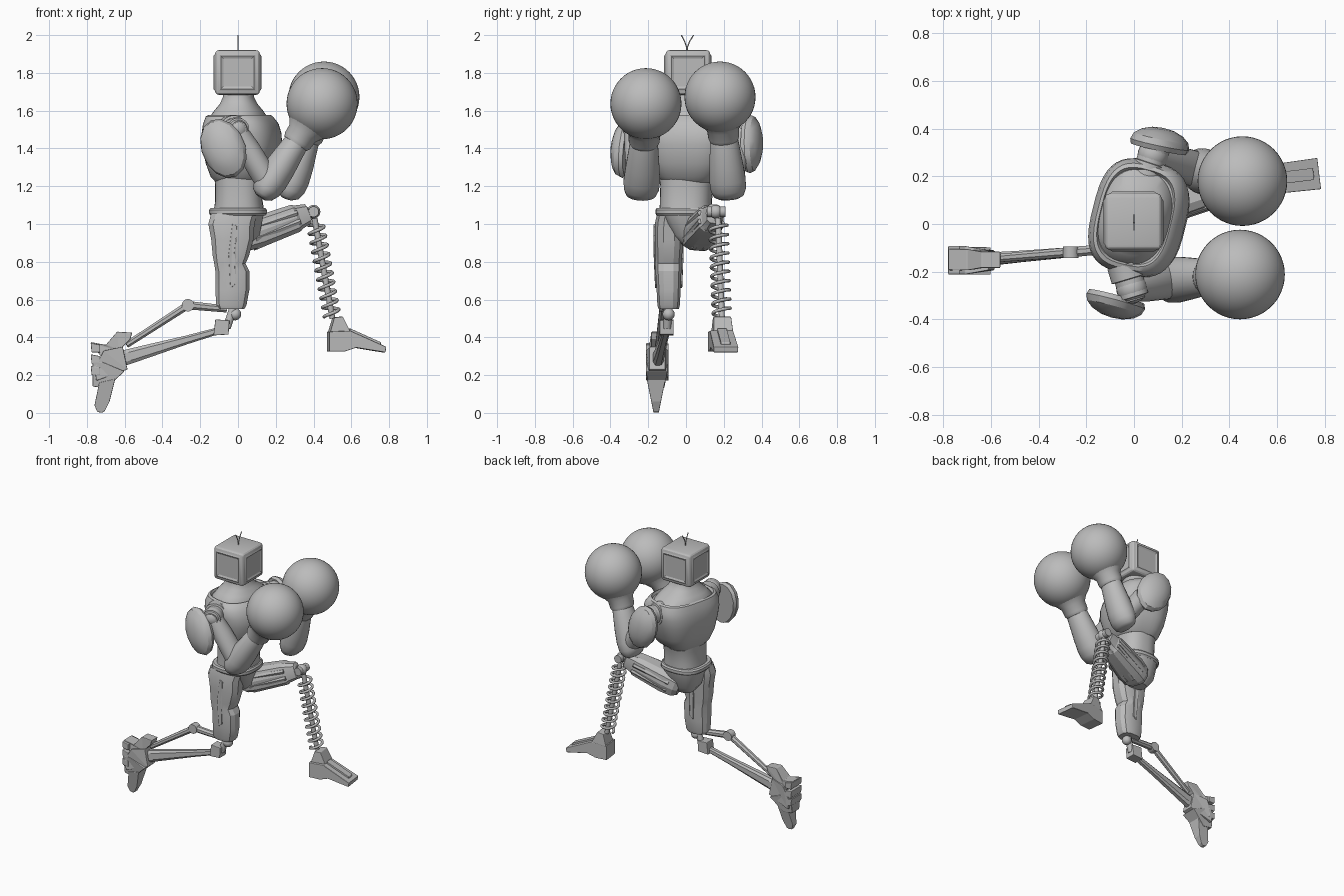
import bpy, bmesh, math
from mathutils import Matrix, Vector

if "Cube" in bpy.data.objects:
    bpy.data.objects.remove(bpy.data.objects["Cube"])

grey = bpy.data.materials.new("plain grey")
grey.use_nodes = True
grey.diffuse_color = (0.5, 0.5, 0.5, 1)
grey.node_tree.nodes["Principled BSDF"].inputs["Base Color"].default_value = (0.5, 0.5, 0.5, 1)


def finish(name, bm, angle=35, bevel=0):
    """Turn a bmesh into a shaded, coloured object."""
    bmesh.ops.recalc_face_normals(bm, faces=bm.faces)
    mesh = bpy.data.meshes.new(name)
    bm.to_mesh(mesh)
    bm.free()
    mesh.materials.append(grey)
    obj = bpy.data.objects.new(name, mesh)
    bpy.context.collection.objects.link(obj)
    if bevel:
        mod = obj.modifiers.new("bevel", "BEVEL")
        mod.width, mod.segments = bevel, 2
    if angle:
        bpy.ops.object.select_all(action="DESELECT")
        obj.select_set(True)
        bpy.context.view_layer.objects.active = obj
        bpy.ops.object.shade_smooth_by_angle(angle=math.radians(angle))
    return obj


def axes(p, q):
    """Frame at p whose z points to q and whose y stays near world y."""
    z = (q - p).normalized()
    side = Vector((0, 0, 1)) if abs(z.y) > 0.99 else Vector((0, 1, 0))
    x = side.cross(z).normalized()
    return Matrix((x, z.cross(x), z)).transposed()


def loft(name, p, q, rings, sides=24, power=2, angle=35, yaw=0):
    """Rings are (fraction along p-q, offset x, offset y, radius x, radius y)."""
    p, q = Vector(p), Vector(q)
    frame, length = axes(p, q), (q - p).length
    spin = Matrix.Rotation(math.radians(yaw), 3, "Z")
    bm, loops = bmesh.new(), []
    for t, ox, oy, rx, ry in rings:
        loop = []
        for i in range(sides):
            a = math.tau * (i + 0.5) / sides
            c, s = math.cos(a), math.sin(a)
            x = ox + rx * math.copysign(abs(c) ** (2 / power), c)
            y = oy + ry * math.copysign(abs(s) ** (2 / power), s)
            loop.append(bm.verts.new(spin @ (p + frame @ Vector((x, y, t * length)))))
        loops.append(loop)
    for a, b in zip(loops, loops[1:]):
        for i in range(sides):
            j = (i + 1) % sides
            bm.faces.new((a[i], a[j], b[j], b[i]))
    bm.faces.new(loops[0])
    bm.faces.new(loops[-1])
    return finish(name, bm, angle)


def rod(name, p, q, r, r2=None, sides=16):
    r2 = r if r2 is None else r2
    return loft(name, p, q, [(0, 0, 0, r, r), (1, 0, 0, r2, r2)], sides)


def ball(name, centre, r, segments=24):
    bm = bmesh.new()
    bmesh.ops.create_uvsphere(bm, u_segments=segments, v_segments=segments // 2, radius=r)
    bmesh.ops.translate(bm, verts=bm.verts, vec=centre)
    return finish(name, bm, 60)


def prism(name, outline, y, half, yaw=0, bevel=0.004):
    """Side outline in x and z, widened along y by half(x, z)."""
    bm = bmesh.new()
    sides = [[bm.verts.new((x, s * half(x, z), z)) for x, z in outline] for s in (-1, 1)]
    n = len(outline)
    for i in range(n):
        j = (i + 1) % n
        bm.faces.new((sides[0][i], sides[0][j], sides[1][j], sides[1][i]))
    caps = [bm.faces.new(s) for s in sides]
    bmesh.ops.triangulate(bm, faces=caps)
    pivot = Vector((outline[0][0], 0, 0))
    bmesh.ops.rotate(bm, verts=bm.verts, cent=pivot, matrix=Matrix.Rotation(math.radians(yaw), 3, "Z"))
    bmesh.ops.translate(bm, verts=bm.verts, vec=(0, y, 0))
    return finish(name, bm, 0, bevel)


def wire(name, points, r):
    curve = bpy.data.curves.new(name, "CURVE")
    curve.dimensions, curve.bevel_depth, curve.bevel_resolution = "3D", r, 2
    curve.use_fill_caps = True
    spline = curve.splines.new("POLY")
    spline.points.add(len(points) - 1)
    for pt, co in zip(spline.points, points):
        pt.co = (*co, 1)
    curve.materials.append(grey)
    bpy.context.collection.objects.link(bpy.data.objects.new(name, curve))


UP = ((0, 0, 0), (0, 0, 1))

# Head: rounded box with chamfered side panels
bm = bmesh.new()
bmesh.ops.create_cube(bm, size=1, matrix=Matrix.Translation((-0.003, 0.01, 1.802)) @ Matrix.Diagonal((0.238, 0.236, 0.236, 1)))
bmesh.ops.bevel(bm, geom=bm.edges[:], offset=0.02, segments=3, affect="EDGES", profile=0.5)
for direction in ((1, 0, 0), (-1, 0, 0), (0, 1, 0), (0, -1, 0)):
    bm.normal_update()
    face = max((f for f in bm.faces if f.normal.dot(Vector(direction)) > 0.99), key=lambda f: f.calc_area())
    bmesh.ops.inset_region(bm, faces=[face], thickness=0.016, depth=0.008)
    bmesh.ops.inset_region(bm, faces=[face], thickness=0.018, depth=-0.006)
finish("head", bm, 25)
for side, tip in (("right", -0.03), ("left", 0.035)):
    wire("antenna_" + side, [(0, 0.005 + tip * t * t, 1.91 + 0.09 * t) for t in (0, 0.3, 0.6, 1)], 0.003)

# Neck and torso, the chest turned a little and rimmed around the collar
loft("neck", *UP, [(1.5, -0.005, 0.03, 0.16, 0.215), (1.56, -0.005, 0.03, 0.15, 0.2), (1.6, -0.002, 0.022, 0.125, 0.155),
                   (1.635, 0, 0.015, 0.098, 0.11), (1.67, 0, 0.01, 0.081, 0.09), (1.71, 0, 0.01, 0.078, 0.085)], 40, 2.3, yaw=-14)
loft("chest", *UP, [(1.22, 0.0, 0.02, 0.115, 0.13), (1.25, 0.005, 0.02, 0.145, 0.165),
                    (1.32, 0.01, 0.025, 0.174, 0.205), (1.42, 0.015, 0.03, 0.198, 0.23), (1.48, 0.012, 0.03, 0.196, 0.243),
                    (1.53, 0.008, 0.03, 0.184, 0.242), (1.57, 0, 0.03, 0.162, 0.222), (1.577, 0, 0.03, 0.15, 0.205),
                    (1.56, 0, 0.03, 0.143, 0.195)], 40, 3, yaw=-14)
loft("abdomen", *UP, [(1.05, 0.005, 0, 0.135, 0.14), (1.12, 0.005, 0, 0.125, 0.137), (1.2, 0.005, 0.005, 0.125, 0.14),
                      (1.28, 0.005, 0.015, 0.13, 0.155)], 32, 2.5, yaw=-5)
loft("belt", *UP, [(1.045, 0, -0.005, 0.145, 0.15), (1.055, 0, -0.005, 0.153, 0.158), (1.075, 0, -0.005, 0.153, 0.158),
                   (1.085, 0, -0.005, 0.145, 0.15)], 32, 2.6)
loft("pelvis", *UP, [(0.885, 0.0, 0.03, 0.07, 0.045), (0.94, 0, 0.02, 0.115, 0.1), (1.05, 0, 0, 0.138, 0.147)], 16, 2.6)

# Arms, shoulder pads and round gloves
ARMS = {
    "right": dict(inner=(-0.04, -0.17, 1.5), shoulder=(-0.01, -0.27, 1.5), elbow=(0.165, -0.235, 1.21),
                  wrist=(0.315, -0.222, 1.44), glove=(0.445, -0.212, 1.637), pad=(-0.077, -0.325, 1.4), out=(-0.24, -0.96, 0.05)),
    "left": dict(inner=(0.05, 0.2, 1.5), shoulder=(0.08, 0.29, 1.5), elbow=(0.285, 0.222, 1.21),
                 wrist=(0.37, 0.2, 1.46), glove=(0.455, 0.18, 1.672), pad=(0.108, 0.335, 1.425), out=(0.22, 0.97, 0.05)),
}
for side, a in ARMS.items():
    # Shoulder joint with stepped collars
    p, q = Vector(a["inner"]), Vector(a["shoulder"])
    loft("shoulder_joint_" + side, p, p + (q - p) * 1.5, [(0, 0, 0, 0.075, 0.075), (0.4, 0, 0, 0.075, 0.075),
         (0.42, 0, 0, 0.062, 0.062), (0.9, 0, 0, 0.062, 0.062), (0.92, 0, 0, 0.045, 0.045), (1, 0, 0, 0.045, 0.045)])
    ball("shoulder_ball_" + side, a["shoulder"], 0.065)
    loft("upper_arm_" + side, a["shoulder"], a["elbow"], [(0, 0, 0, 0.055, 0.055), (0.35, 0, 0, 0.064, 0.068),
         (0.8, 0, 0, 0.066, 0.075), (1, 0, 0, 0.065, 0.075)])
    # Forearm: rounded elbow tapering to the wrist
    loft("forearm_" + side, a["elbow"], a["wrist"], [(-0.3, 0, 0, 0.03, 0.055), (-0.24, 0, 0, 0.058, 0.08),
         (-0.1, 0, 0, 0.078, 0.094), (0.1, 0, 0, 0.085, 0.097), (0.4, 0, 0, 0.082, 0.09), (0.9, 0, 0, 0.068, 0.076),
         (1, 0, 0, 0.06, 0.068)], angle=50)
    loft("glove_cuff_" + side, a["wrist"], a["glove"], [(-0.08, 0, 0, 0.07, 0.075), (0, 0, 0, 0.08, 0.082),
         (0.2, 0, 0, 0.083, 0.085), (0.4, 0, 0, 0.115, 0.118), (0.6, 0, 0, 0.15, 0.15)], 32, angle=60)
    ball("glove_" + side, a["glove"], 0.188, 48)
    # Shoulder pad: faceted shell leaning back, its flat side to the arm
    out = Vector(a["out"]).normalized()
    across = Vector((1, 0, 0.45)).cross(out).normalized()
    along = across.cross(out)
    frame = Matrix((along, across, out)).transposed().to_4x4()
    bm = bmesh.new()
    bmesh.ops.create_uvsphere(bm, u_segments=14, v_segments=8, radius=1)
    bmesh.ops.bisect_plane(bm, geom=bm.verts[:] + bm.edges[:] + bm.faces[:], plane_co=(0, 0, -0.3),
                           plane_no=(0, 0, -1), clear_outer=True)
    bmesh.ops.holes_fill(bm, edges=[e for e in bm.edges if e.is_boundary])
    size = Matrix.Diagonal((0.118, 0.165, 0.07, 1))
    bmesh.ops.transform(bm, verts=bm.verts, matrix=Matrix.Translation(a["pad"]) @ frame @ size)
    finish("shoulder_pad_" + side, bm, 30)

# Right leg: armoured thigh with a knee bulge
loft("right_thigh", *UP, [(0.55, -0.035, -0.092, 0.07, 0.055), (0.57, -0.035, -0.092, 0.082, 0.061), (0.65, -0.03, -0.092, 0.092, 0.065),
                          (0.75, -0.03, -0.093, 0.092, 0.07), (0.79, -0.043, -0.093, 0.085, 0.07), (0.83, -0.038, -0.092, 0.098, 0.073),
                          (0.92, -0.03, -0.09, 0.115, 0.077), (1.0, -0.035, -0.087, 0.125, 0.08), (1.055, -0.02, -0.08, 0.125, 0.075)],
     12, 2.8, 20)
prism("right_thigh_plate", [(-0.03, 1.0), (-0.005, 0.99), (-0.02, 0.85), (-0.015, 0.68), (-0.04, 0.66), (-0.05, 0.84)],
      -0.092, lambda x, z: 0.072 + 0.008 * (z > 0.8))
ball("right_knee_ball", (-0.015, -0.092, 0.522), 0.032)
rod("right_knee_peg", (-0.02, -0.092, 0.57), (-0.06, -0.1, 0.45), 0.022)
prism("right_knee_block", [(-0.13, 0.41), (-0.12, 0.495), (-0.045, 0.49), (-0.05, 0.415)], -0.102, lambda x, z: 0.037)

# Right shin: a tapered main bar and a bent upper linkage
loft("right_shin", (-0.07, -0.102, 0.445), (-0.64, -0.15, 0.28), [(0, 0, 0, 0.018, 0.02), (0.35, 0, 0, 0.024, 0.022),
     (0.7, 0, 0, 0.036, 0.025), (1, 0, 0, 0.045, 0.03)], 8, 3, 20)
rod("right_link_front", (-0.06, -0.1, 0.55), (-0.265, -0.118, 0.57), 0.02, 0.024, 8)
rod("right_link_back", (-0.265, -0.118, 0.57), (-0.59, -0.145, 0.36), 0.022, 0.018, 8)
rod("right_link_hinge", (-0.265, -0.142, 0.57), (-0.265, -0.094, 0.57), 0.033)

# Right foot: heel, ankle, instep, toe and sole slats, toe pointing down
prism("right_heel", [(-0.78, 0.375), (-0.70, 0.36), (-0.64, 0.43), (-0.56, 0.425), (-0.57, 0.39), (-0.63, 0.33), (-0.72, 0.29)],
      -0.15, lambda x, z: 0.045 if x < -0.66 else 0.034)
prism("right_ankle", [(-0.61, 0.35), (-0.585, 0.23), (-0.75, 0.17), (-0.76, 0.24), (-0.71, 0.33)], -0.152,
      lambda x, z: 0.06 if x < -0.66 else 0.042)
prism("right_instep", [(-0.77, 0.14), (-0.77, 0.27), (-0.72, 0.27), (-0.6, 0.22), (-0.7, 0.13)],
      -0.155, lambda x, z: 0.04 + 0.018 * (z > 0.2))
prism("right_toe", [(-0.76, 0.04), (-0.735, 0.16), (-0.65, 0.18), (-0.68, 0.06), (-0.705, 0.01), (-0.72, 0), (-0.745, 0.005)],
      -0.158, lambda x, z: 0.014 + 0.2 * z)
for i in range(3):
    z = 0.2 + 0.06 * i
    prism(f"right_sole_slat_{i}", [(-0.775, z), (-0.78, z + 0.05), (-0.73, z + 0.04), (-0.73, z)], -0.152, lambda x, z: 0.06)

# Left thigh: raised forward, with long ribs
hip, knee = Vector((0.03, 0.06, 0.93)), Vector((0.385, 0.155, 1.06))
loft("left_thigh", hip, knee, [(-0.08, 0, 0, 0.06, 0.07), (0, 0, 0, 0.078, 0.088), (0.2, 0, 0, 0.086, 0.092), (0.75, 0, 0, 0.078, 0.07),
     (0.8, 0, 0, 0.068, 0.056), (0.95, 0, 0, 0.055, 0.045), (0.97, 0, 0, 0.035, 0.035)], 10, 3, 20)
for i in range(8):
    a = math.tau * (i + 0.5) / 8
    offset = axes(hip, knee) @ Vector((0.074 * math.cos(a), 0.077 * math.sin(a), 0))
    rod(f"left_thigh_rib_{i}", hip + (knee - hip) * 0.1 + offset, hip + (knee - hip) * 0.78 + offset * 0.85, 0.02, 0.015, 6)
ball("left_knee_ball", (0.4, 0.158, 1.065), 0.036)
rod("left_knee_pin", (0.4, 0.11, 1.065), (0.4, 0.21, 1.065), 0.028)

# Left shin: coil spring around a slim post
top, low = Vector((0.405, 0.17, 1.03)), Vector((0.5, 0.19, 0.5))
rod("left_shin_post", low, top, 0.016)
frame, turns = axes(top, low), 10
wire("left_shin_spring", [top + (low - top) * (0.05 + 0.92 * i / (turns * 16)) + frame @ Vector(
     (0.042 * math.cos(math.tau * i / 16), 0.046 * math.sin(math.tau * i / 16), 0)) for i in range(turns * 16 + 1)], 0.009)

# Left foot: wedge shoe with ankle cap and a raised strip
prism("left_foot", [(0.477, 0.325), (0.477, 0.43), (0.59, 0.435), (0.78, 0.35), (0.775, 0.32), (0.62, 0.345), (0.56, 0.325)],
      0.175, lambda x, z: 0.06 + 0.02 * (x - 0.477), 7)
prism("left_ankle", [(0.48, 0.42), (0.505, 0.505), (0.55, 0.51), (0.59, 0.43)], 0.185, lambda x, z: 0.053 - 0.08 * (z - 0.42), 7)
prism("left_foot_strip", [(0.59, 0.42), (0.59, 0.448), (0.755, 0.374), (0.755, 0.35)], 0.19, lambda x, z: 0.025, 7)
